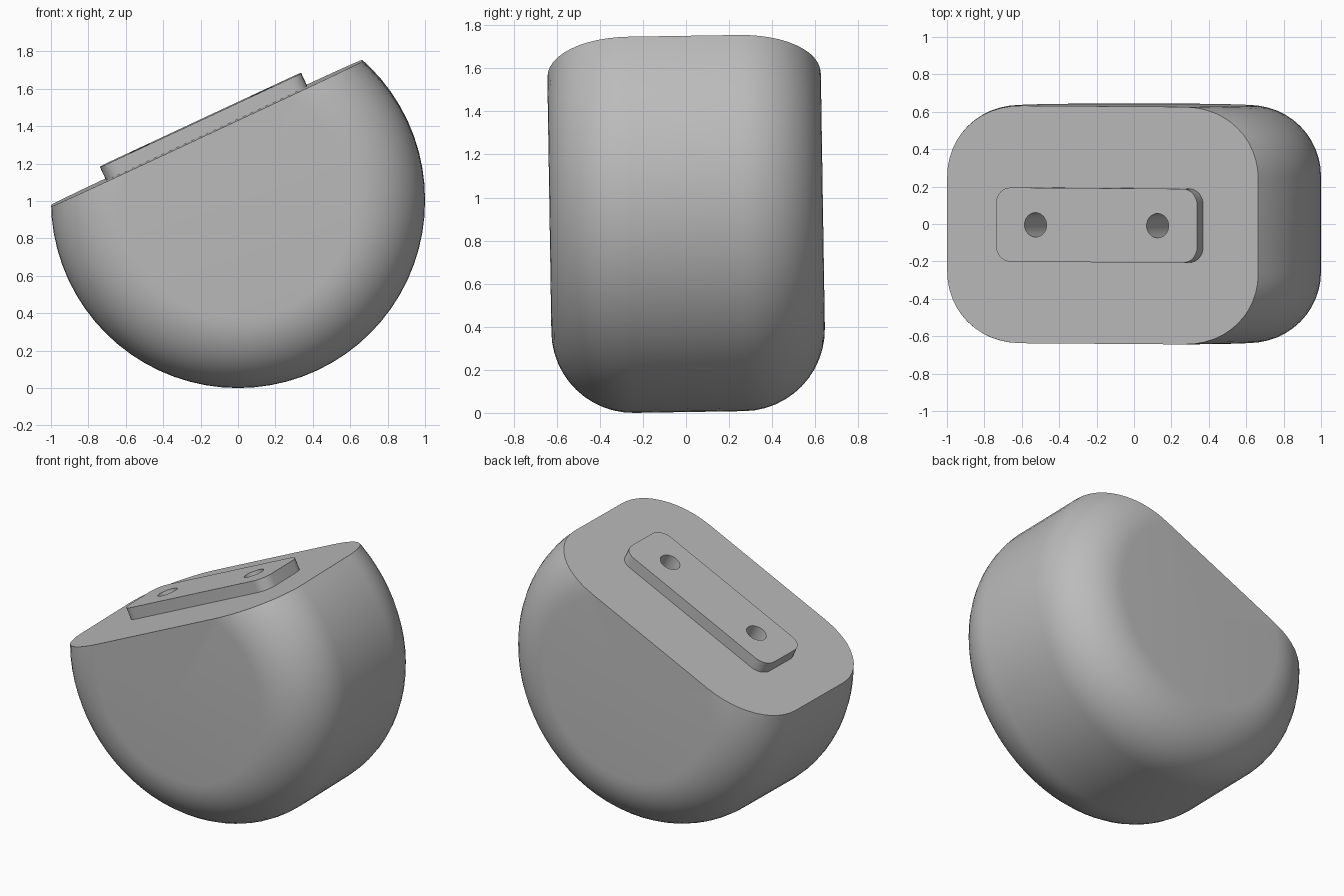
import bpy, bmesh
from math import radians, sin, cos, pi
from mathutils import Matrix, Vector

cube = bpy.data.objects.get("Cube")
if cube:
    bpy.data.objects.remove(cube)

RADIUS, HALF_WIDTH, FILLET = 1.0, 0.635, 0.38
CUT, PLATE_T = 0.396, 0.078          # height of sliced face, plate thickness
FRAME = (Matrix.Translation((0, 0, 1.004)) @ Matrix.Rotation(radians(0.9), 4, 'X')
         @ Matrix.Rotation(radians(-25), 4, 'Y'))

grey = bpy.data.materials.new("plain grey")
grey.use_nodes = True
colour = (0.5, 0.5, 0.5, 1)
grey.diffuse_color = colour
grey.node_tree.nodes["Principled BSDF"].inputs["Base Color"].default_value = colour


def make(name, bm):
    bmesh.ops.recalc_face_normals(bm, faces=bm.faces)
    mesh = bpy.data.meshes.new(name)
    bm.to_mesh(mesh)
    bm.free()
    ob = bpy.data.objects.new(name, mesh)
    ob.matrix_world = FRAME
    mesh.materials.append(grey)
    bpy.context.collection.objects.link(ob)
    return ob


def activate(ob):
    bpy.ops.object.select_all(action='DESELECT')
    ob.select_set(True)
    bpy.context.view_layer.objects.active = ob


# Rounded drum, turned about y and sliced flat
bm = bmesh.new()
arc = [(RADIUS - FILLET + FILLET * sin(a), HALF_WIDTH - FILLET + FILLET * cos(a))
       for a in (i * pi / 24 for i in range(13))]
profile = [(0, HALF_WIDTH)] + arc + [(r, -y) for r, y in reversed(arc)] + [(0, -HALF_WIDTH)]
verts = [bm.verts.new((r, y, 0)) for r, y in profile]
edges = [bm.edges.new(pair) for pair in zip(verts, verts[1:])]
bmesh.ops.spin(bm, geom=verts + edges, axis=(0, 1, 0), cent=(0, 0, 0),
               angle=2 * pi, steps=72)
bmesh.ops.remove_doubles(bm, verts=bm.verts, dist=0.0005)
cut = bmesh.ops.bisect_plane(bm, geom=bm.verts[:] + bm.edges[:] + bm.faces[:],
                             plane_co=(0, 0, CUT), plane_no=(0, 0, 1), clear_outer=True)
rim = [e for e in cut["geom_cut"] if isinstance(e, bmesh.types.BMEdge)]
bmesh.ops.contextual_create(bm, geom=rim)
body = make("body", bm)

# Raised mounting plate with rounded corners
bm = bmesh.new()
bmesh.ops.create_cube(bm, size=1, matrix=Matrix.Translation((0, 0, CUT + PLATE_T / 2))
                      @ Matrix.Diagonal((1.186, 0.396, PLATE_T, 1)))
corners = [e for e in bm.edges if abs((e.verts[0].co - e.verts[1].co).z) > PLATE_T / 2]
bmesh.ops.bevel(bm, geom=corners, offset=0.085, segments=8, profile=0.5, affect='EDGES')
plate = make("mounting_plate", bm)

# Two screw holes through plate and into body
bm = bmesh.new()
for x in (-0.36, 0.36):
    bmesh.ops.create_cone(bm, cap_ends=True, segments=32, radius1=0.065, radius2=0.065,
                          depth=0.6, matrix=Matrix.Translation((x, 0, CUT)))
cutter = make("hole_cutter", bm)
cutter.hide_render = True
bpy.context.view_layer.update()

for ob in (body, plate):
    mod = ob.modifiers.new("holes", 'BOOLEAN')
    mod.operation, mod.solver, mod.object = 'DIFFERENCE', 'EXACT', cutter
    activate(ob)
    bpy.ops.object.modifier_apply(modifier=mod.name)
    bpy.ops.object.shade_smooth_by_angle(angle=radians(30))
bpy.data.objects.remove(cutter)
